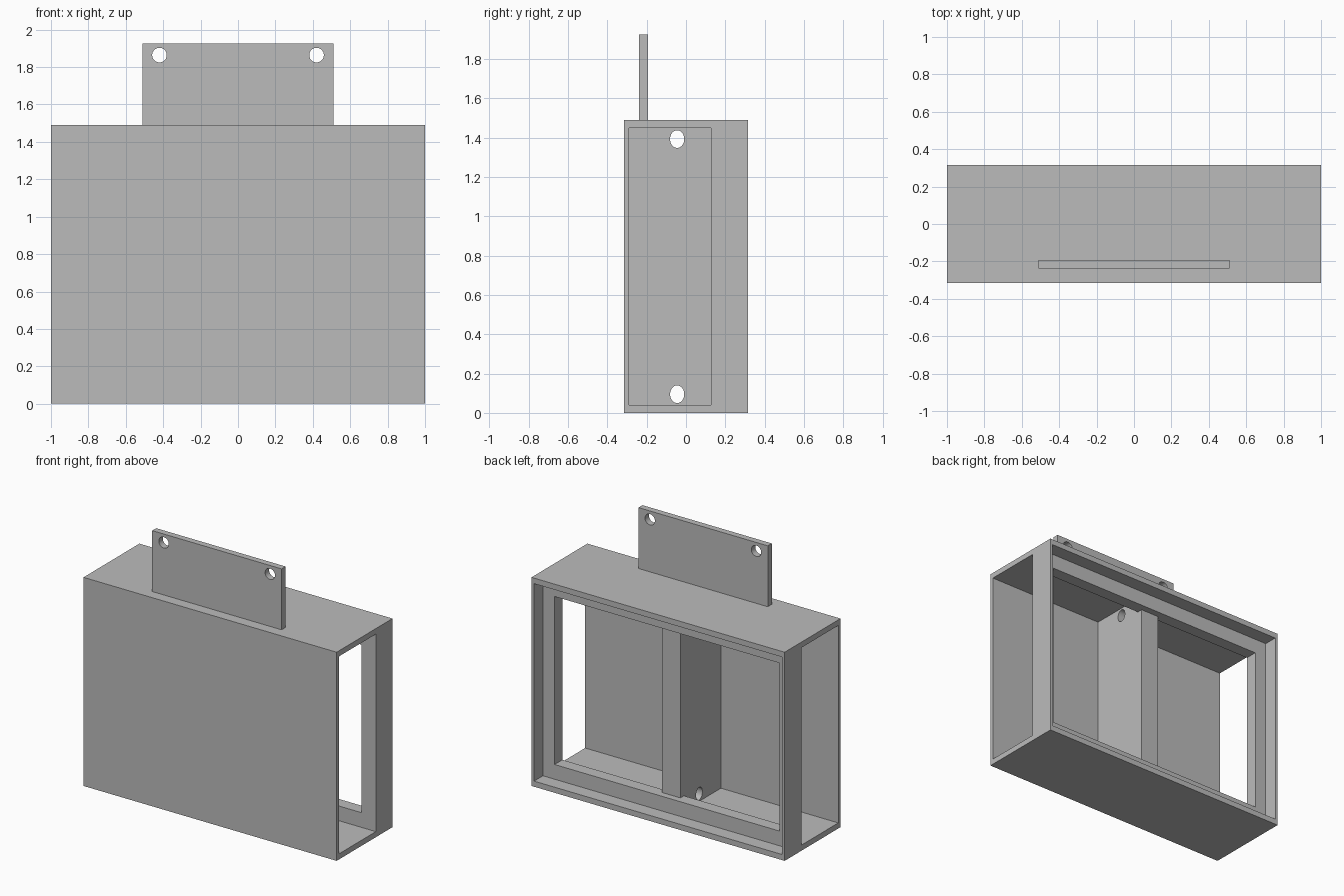
import bpy
import bmesh
import math
from mathutils import Matrix, Vector

old = bpy.data.objects.get("Cube")
if old:
    bpy.data.objects.remove(old, do_unlink=True)

grey = bpy.data.materials.new("plain_grey")
grey.use_nodes = True
colour = (0.5, 0.5, 0.5, 1)
grey.diffuse_color = colour
grey.node_tree.nodes["Principled BSDF"].inputs["Base Color"].default_value = colour


def finish(name, bm):
    mesh = bpy.data.meshes.new(name)
    bm.to_mesh(mesh)
    bm.free()
    mesh.materials.append(grey)
    obj = bpy.data.objects.new(name, mesh)
    bpy.context.collection.objects.link(obj)
    return obj


def box(name, x, y, z):
    """Box from (low, high) ranges on each axis."""
    lo, hi = (Vector(c) for c in zip(x, y, z))
    bm = bmesh.new()
    place = Matrix.Translation((lo + hi) / 2) @ Matrix.Diagonal((*(hi - lo), 1))
    bmesh.ops.create_cube(bm, size=1, matrix=place)
    return finish(name, bm)


def drill(axis, centre, wide, tall):
    """Elliptical cutter running along x or y."""
    turn = Matrix.Rotation(math.pi / 2, 4, axis)
    bm = bmesh.new()
    bmesh.ops.create_cone(bm, cap_ends=True, segments=48, radius1=1, radius2=1, depth=1,
                          matrix=turn)
    size = (1, wide, tall) if axis == "Y" else (wide, 1, tall)
    bm.transform(Matrix.Translation(centre) @ Matrix.Diagonal((*size, 1)))
    return finish("drill_cutter", bm)


def cut(obj, cutters):
    for cutter in cutters:
        cutter.hide_render = True
        mod = obj.modifiers.new("cut", "BOOLEAN")
        mod.operation = "DIFFERENCE"
        mod.solver = "EXACT"
        mod.object = cutter
    bpy.context.view_layer.update()
    graph = bpy.context.evaluated_depsgraph_get()
    mesh = bpy.data.meshes.new_from_object(obj.evaluated_get(graph))
    obj.modifiers.clear()
    obj.data = mesh
    for cutter in cutters:
        bpy.data.objects.remove(cutter, do_unlink=True)
    bpy.ops.object.select_all(action="DESELECT")
    obj.select_set(True)
    bpy.context.view_layer.objects.active = obj
    bpy.ops.object.shade_smooth_by_angle(angle=math.radians(30))


# Case: open sides, rear recess and a stepped rear frame
case = box("case", (-1, 1), (-0.315, 0.315), (0, 1.49))
cut(case, [
    box("side_cutter", (-2, 2), (-0.29, 0.127), (0.04, 1.45)),
    box("recess_cutter", (-0.98, 0.98), (0.215, 1), (0.04, 1.45)),
    box("rear_cutter", (-0.888, 0.888), (0, 1), (0.145, 1.345)),
])

# Central divider with a cable hole at top and bottom
divider = box("centre_divider", (-0.073, 0.073), (-0.3, 0.167), (0.03, 1.46))
cut(divider, [drill("Y", (0, -0.045, z), 0.036, 0.045) for z in (0.095, 1.393)])

# Upright mounting plate with two screw holes
plate = box("mounting_plate", (-0.511, 0.511), (-0.238, -0.193), (1.48, 1.925))
cut(plate, [drill("X", (x, -0.215, 1.864), 0.039, 0.039) for x in (-0.42, 0.42)])
